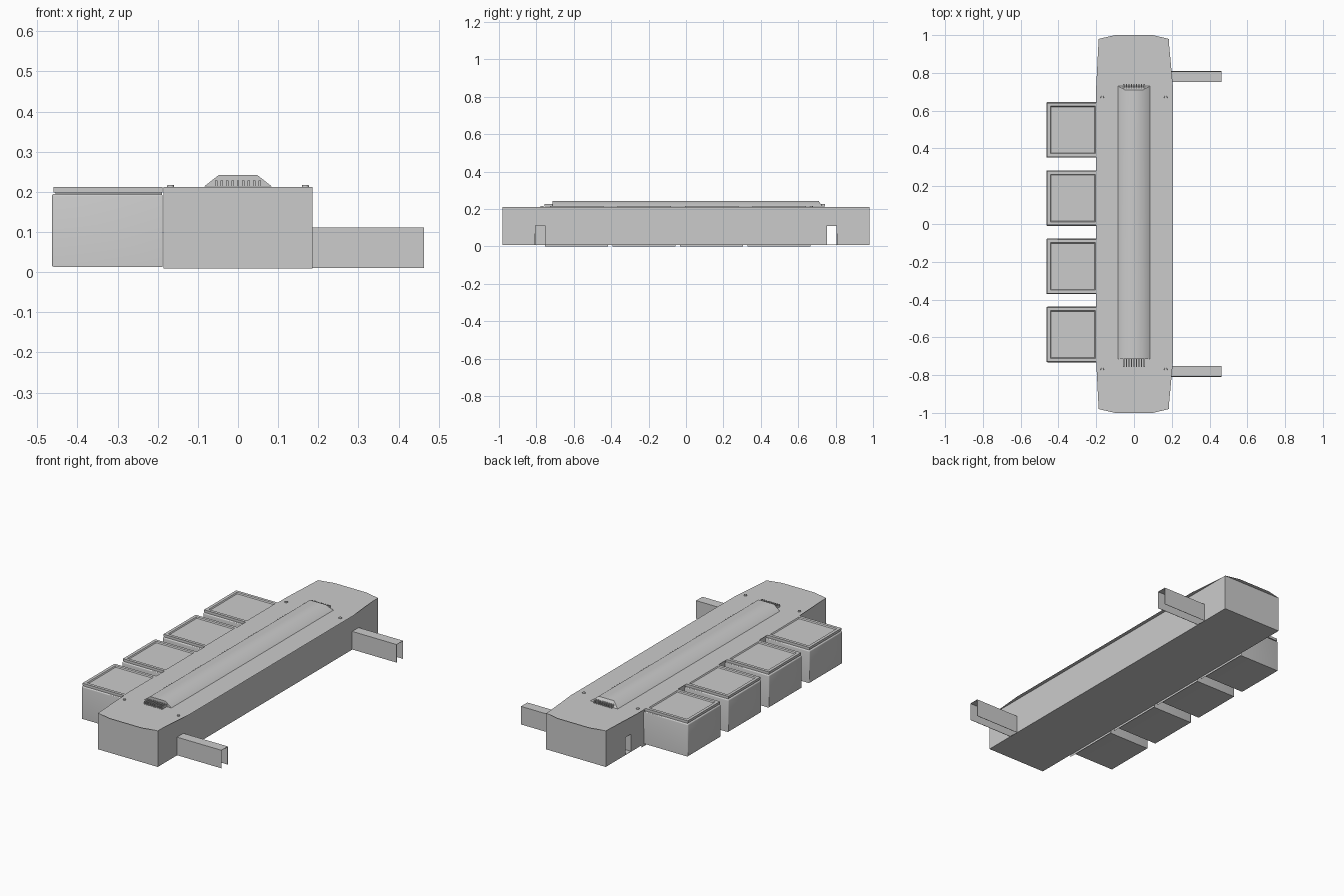
import bpy, bmesh
from mathutils import Matrix

if "Cube" in bpy.data.objects:
    bpy.data.objects.remove(bpy.data.objects["Cube"])


def finish(name, bm, smooth=None):
    me = bpy.data.meshes.new(name)
    bm.to_mesh(me)
    bm.free()
    ob = bpy.data.objects.new(name, me)
    bpy.context.collection.objects.link(ob)
    if smooth:
        bpy.ops.object.select_all(action='DESELECT')
        ob.select_set(True)
        bpy.context.view_layer.objects.active = ob
        bpy.ops.object.shade_smooth_by_angle(angle=smooth)
    return ob


def add_box(bm, lo, hi):
    size = [b - a for a, b in zip(lo, hi)]
    mid = [(a + b) / 2 for a, b in zip(lo, hi)]
    m = Matrix.Translation(mid) @ Matrix.Diagonal((*size, 1))
    return bmesh.ops.create_cube(bm, size=1, matrix=m)['verts']


def box(name, lo, hi):
    bm = bmesh.new()
    add_box(bm, lo, hi)
    return finish(name, bm)


def sheet(name, pts):
    bm = bmesh.new()
    bm.faces.new([bm.verts.new(p) for p in pts])
    return finish(name, bm)


ROOF = 0.213
ARM_Y, ARM_HALF = 0.78, 0.027

# Main body, with one opening right through at the back and a pocket at the front
body = box("main_body", (-0.186, -0.98, 0.009), (0.186, 0.98, ROOF - 0.001))
for name, y, x0 in (("back_slot_cutter", ARM_Y, -0.3), ("front_slot_cutter", -ARM_Y, -0.17)):
    cut = box(name, (x0, y - ARM_HALF + 0.002, 0.011), (0.3, y + ARM_HALF - 0.002, 0.108))
    cut.hide_render = True
    cut.hide_viewport = True
    mod = body.modifiers.new(name, 'BOOLEAN')
    mod.operation = 'DIFFERENCE'
    mod.solver = 'EXACT'
    mod.object = cut

# Thin roof sheet that overhangs the walls a little
half = [(0.206, 0.0), (0.206, 0.73), (0.183, 0.98), (0.10, 1.0),
        (-0.10, 1.0), (-0.187, 0.98), (-0.2, 0.73), (-0.2, 0.0)]
outline = half + [(x, -y) for x, y in reversed(half[1:-1])]
sheet("roof_sheet", [(x, y, ROOF) for x, y in outline])

# Raised ridge along the roof: upright front end, sloping back end
bm = bmesh.new()
rows = []
for y_front, y_back, w, z in ((-0.715, 0.73, 0.085, ROOF), (-0.715, 0.71, 0.048, 0.242)):
    rows.append([bm.verts.new(p) for p in ((-w, y_front, z), (w, y_front, z),
                                           (w, y_back, z), (-w, y_back, z))])
for i in range(4):
    j = (i + 1) % 4
    bm.faces.new((rows[0][i], rows[0][j], rows[1][j], rows[1][i]))
bm.faces.new(rows[1])
finish("roof_ridge", bm, 0.8)

# Grille fins at both ends of the ridge
for name, y0, y1 in (("front_grille", -0.757, -0.71), ("back_grille", 0.715, 0.742)):
    bm = bmesh.new()
    for i in range(9):
        x = -0.054 + i * 0.0135
        add_box(bm, (x - 0.003, y0, ROOF), (x + 0.003, y1, 0.228))
    finish(name, bm)

# Roof screws
for y in (0.67, -0.77):
    for x in (-0.168, 0.168):
        bm = bmesh.new()
        bmesh.ops.create_cone(bm, cap_ends=True, segments=16, radius1=0.009, radius2=0.008,
                              depth=0.006, matrix=Matrix.Translation((x, y, ROOF + 0.001)))
        finish("roof_screw", bm, 0.6)

# Side arms: upturned channels, open below and at the outer end
for name, y in (("back_arm", ARM_Y), ("front_arm", -ARM_Y)):
    a, b = y - ARM_HALF, y + ARM_HALF
    bm = bmesh.new()
    prof = [(a, 0.01), (a, 0.11), (b, 0.11), (b, 0.01)]
    v0 = [bm.verts.new((0.18, *p)) for p in prof]
    v1 = [bm.verts.new((0.463, *p)) for p in prof]
    for i in range(3):
        bm.faces.new((v0[i], v0[i + 1], v1[i + 1], v1[i]))
    arm = finish(name, bm)
    mod = arm.modifiers.new("wall", 'SOLIDIFY')
    mod.thickness = 0.002

# Four side pods, each with a tub, a rimmed lid and a thin mounting plate
for i in range(4):
    c = 0.498 - i * 0.361
    bm = bmesh.new()
    add_box(bm, (-0.464, c - 0.147, 0.013), (-0.188, c + 0.147, 0.195))
    edges = [e for e in bm.edges if max(v.co.x for v in e.verts) < -0.4
             or all(abs(v.co.z - 0.195) < 1e-4 for v in e.verts)]
    bmesh.ops.bevel(bm, geom=edges, offset=0.006, segments=3, affect='EDGES', profile=0.5)
    finish("pod_tub", bm, 0.6)

    box("pod_neck", (-0.455, c - 0.138, 0.19), (-0.189, c + 0.138, 0.202))

    bm = bmesh.new()
    add_box(bm, (-0.46, c - 0.143, 0.199), (-0.188, c + 0.143, ROOF - 0.0005))
    top = max(bm.faces, key=lambda f: f.calc_center_median().z)
    bmesh.ops.inset_region(bm, faces=[top], thickness=0.024)
    bmesh.ops.inset_region(bm, faces=[top], thickness=0.006, depth=-0.006)
    finish("pod_lid", bm)

    sheet("pod_mounting_plate", [(-0.19, c - 0.168, 0), (-0.19, c + 0.168, 0),
                                 (-0.19, c + 0.168, 0.1), (-0.19, c - 0.168, 0.1)])
